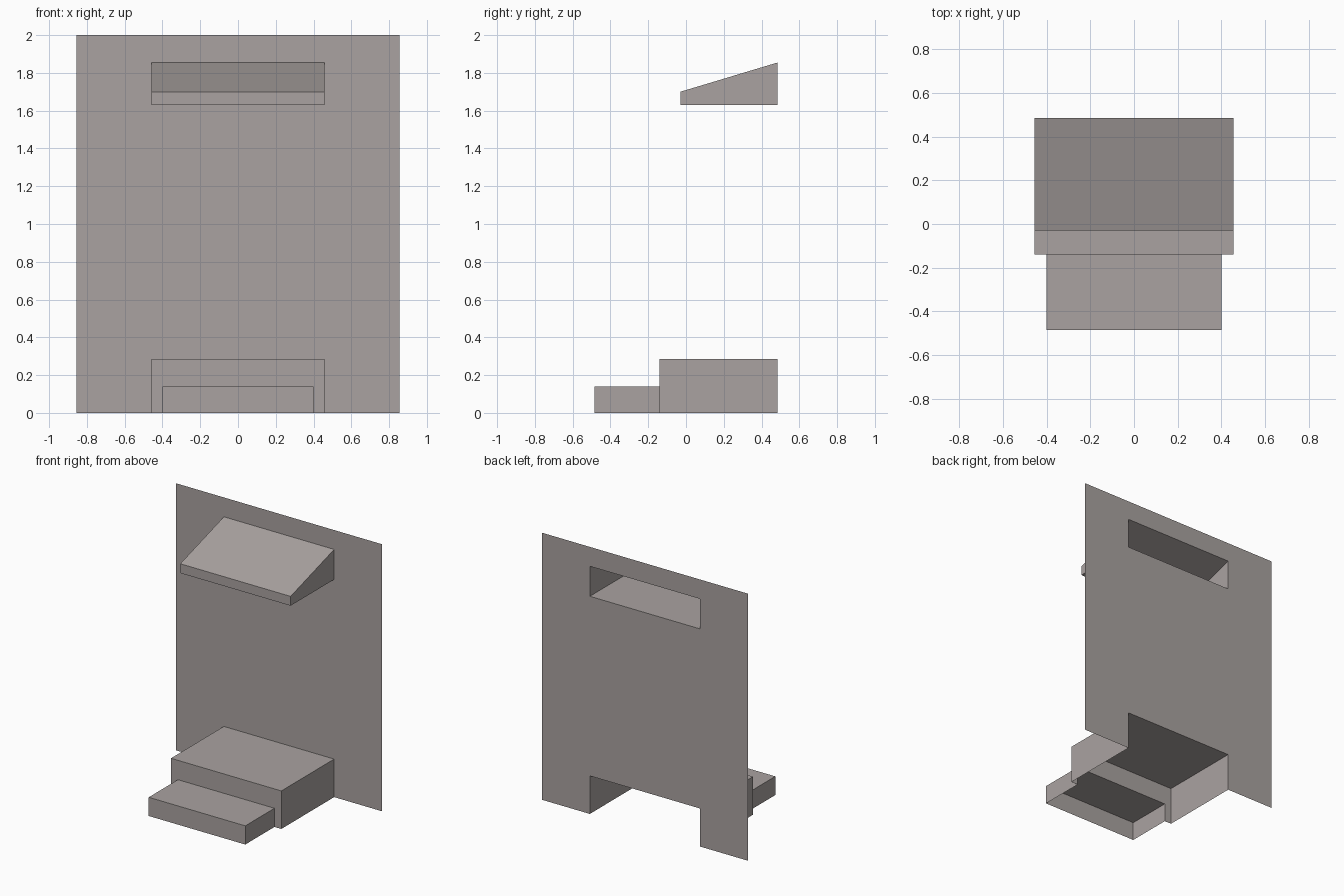
import bpy, bmesh

cube = bpy.data.objects.get("Cube")
if cube:
    bpy.data.objects.remove(cube, do_unlink=True)

# One warm grey for the whole model
COLOUR = (0.40, 0.365, 0.355, 1.0)
grey = bpy.data.materials.new("warm_grey")
grey.use_nodes = True
grey.diffuse_color = COLOUR
bsdf = next(n for n in grey.node_tree.nodes if n.type == 'BSDF_PRINCIPLED')
bsdf.inputs["Base Color"].default_value = COLOUR
bsdf.inputs["Roughness"].default_value = 0.8

BACK = 0.485           # plane of the wall
LANDING_FRONT = -0.14
STEP_FRONT = -0.485
WALL_W, WIDE, NARROW = 0.855, 0.457, 0.40   # half widths
STEP_H, LANDING_H = 0.14, 0.285
HOOD_LOW, HOOD_LIP, HOOD_TOP = 1.63, 1.70, 1.855


def face(bm, points):
    bm.faces.new([bm.verts.new(p) for p in points])


def panel(bm, y, xs, zs, openings):
    """Front-facing sheet of cells, leaving out the (column, row) openings."""
    for i in range(len(xs) - 1):
        for j in range(len(zs) - 1):
            if (i, j) not in openings:
                a, b, c, d = xs[i], xs[i + 1], zs[j], zs[j + 1]
                face(bm, [(a, y, c), (b, y, c), (b, y, d), (a, y, d)])


def sweep(bm, half, profile, open_edges):
    """Closed (y, z) profile swept across x with end caps, some edges left open."""
    for k, (p, q) in enumerate(zip(profile, profile[1:] + profile[:1])):
        if k not in open_edges:
            face(bm, [(-half, *p), (half, *p), (half, *q), (-half, *q)])
    face(bm, [(-half, *p) for p in profile])
    face(bm, [(half, *p) for p in reversed(profile)])


def finish(name, bm):
    bmesh.ops.remove_doubles(bm, verts=bm.verts, dist=0.0001)
    mesh = bpy.data.meshes.new(name)
    bm.to_mesh(mesh)
    bm.free()
    mesh.materials.append(grey)
    bpy.context.collection.objects.link(bpy.data.objects.new(name, mesh))


# Thin wall with a doorway notch behind the landing and a slot behind the hood
bm = bmesh.new()
panel(bm, BACK, [-WALL_W, -WIDE, WIDE, WALL_W],
      [0, LANDING_H, HOOD_LOW, HOOD_TOP, 2], {(1, 0), (1, 2)})
finish("wall", bm)

# Landing shell: open below and behind, front notched for the step
bm = bmesh.new()
sweep(bm, WIDE, [(LANDING_FRONT, 0), (LANDING_FRONT, LANDING_H),
                 (BACK, LANDING_H), (BACK, 0)], {0, 2, 3})
panel(bm, LANDING_FRONT, [-WIDE, -NARROW, NARROW, WIDE],
      [0, STEP_H, LANDING_H], {(1, 0)})
finish("landing", bm)

# Lower step shell: open below and behind
bm = bmesh.new()
sweep(bm, NARROW, [(STEP_FRONT, 0), (STEP_FRONT, STEP_H),
                   (LANDING_FRONT, STEP_H), (LANDING_FRONT, 0)], {2, 3})
finish("lower_step", bm)

# Sloping hood shell: closed below, open behind
bm = bmesh.new()
sweep(bm, WIDE, [(BACK, HOOD_LOW), (-0.03, HOOD_LOW),
                 (-0.03, HOOD_LIP), (BACK, HOOD_TOP)], {3})
finish("hood", bm)
